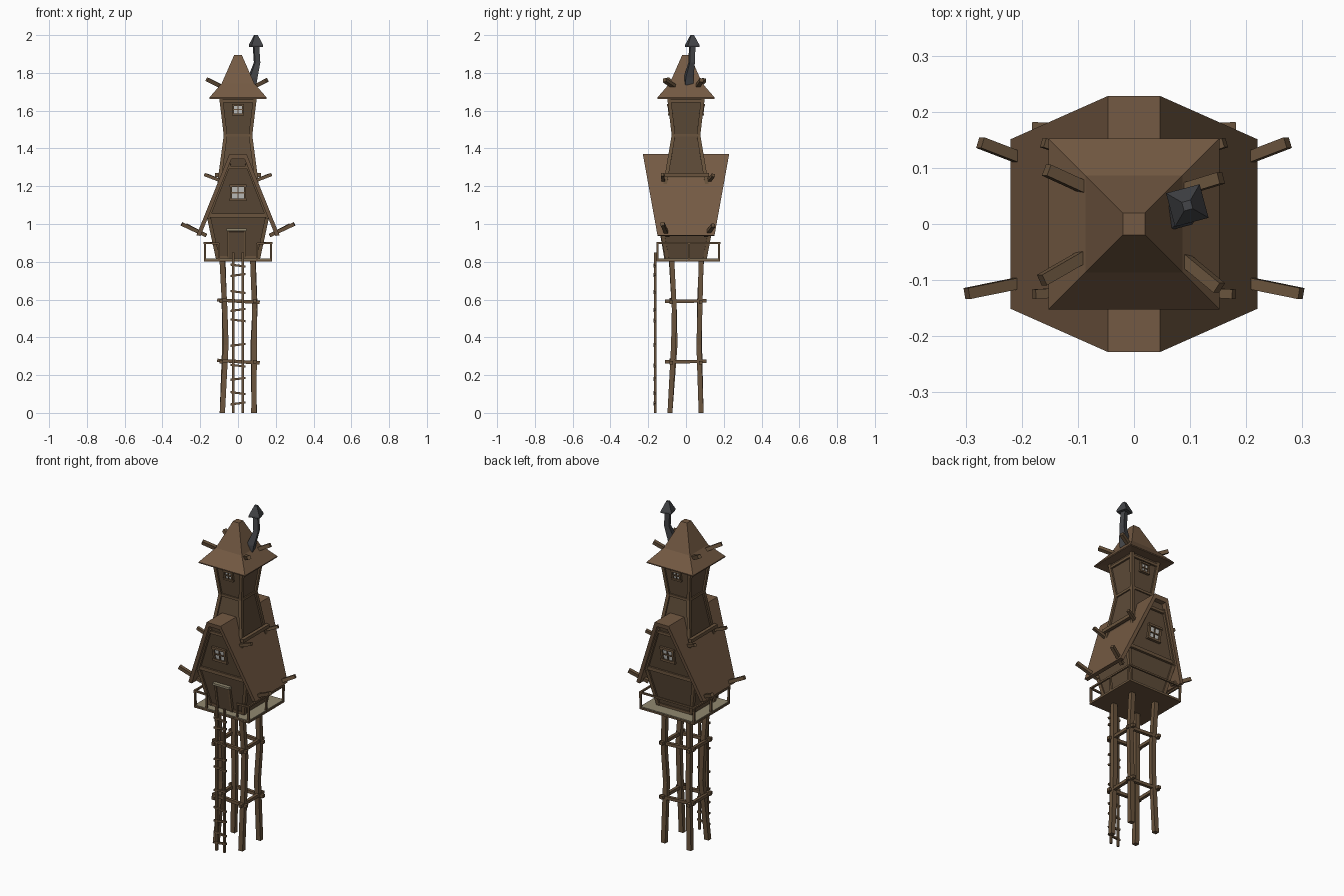
import bpy, bmesh, math
from mathutils import Vector

if "Cube" in bpy.data.objects:
    bpy.data.objects.remove(bpy.data.objects["Cube"])


def material(name, rgb):
    m = bpy.data.materials.new(name)
    m.diffuse_color = [(c / 255 / 12.92 if c < 11 else ((c / 255 + .055) / 1.055) ** 2.4) for c in rgb] + [1]
    m.use_nodes = True
    m.node_tree.nodes["Principled BSDF"].inputs["Base Color"].default_value = m.diffuse_color
    return m


ROOF = material("roof brown", (116, 90, 67))
WALL = material("wall brown", (94, 75, 56))
WOOD = material("timber", (106, 84, 61))
DECK = material("weathered deck", (146, 136, 112))
GLASS = material("pale glass", (200, 200, 196))
IRON = material("dark iron", (68, 69, 72))


def finish(name, bm, mat):
    bmesh.ops.recalc_face_normals(bm, faces=bm.faces)
    me = bpy.data.meshes.new(name)
    bm.to_mesh(me)
    bm.free()
    me.materials.append(mat)
    ob = bpy.data.objects.new(name, me)
    bpy.context.collection.objects.link(ob)
    return ob


def loft(name, rings, mat, turn=0):
    """Stack of rectangles (z, half x, half y, centre x, centre y)."""
    bm = bmesh.new()
    c, s = math.cos(turn), math.sin(turn)
    loops = []
    for z, hx, hy, cx, cy in rings:
        loops.append([bm.verts.new((cx + c * hx * a - s * hy * b, cy + s * hx * a + c * hy * b, z))
                      for a, b in ((-1, -1), (1, -1), (1, 1), (-1, 1))])
    for lo, hi in zip(loops, loops[1:]):
        for i in range(4):
            j = (i + 1) % 4
            bm.faces.new((lo[i], lo[j], hi[j], hi[i]))
    bm.faces.new(loops[0])
    bm.faces.new(loops[-1])
    return finish(name, bm, mat)


def beam(name, p, q, w, mat=WOOD, t=None):
    """Box from p to q, w wide and t deep (depth runs towards y)."""
    p, q = Vector(p), Vector(q)
    t = t or w
    d = (q - p).normalized()
    hint = Vector((0, 1, 0)) if abs(d.y) < .8 else Vector((0, 0, 1))
    u = (hint - d * hint.dot(d)).normalized()
    v = d.cross(u)
    bm = bmesh.new()
    ends = [[bm.verts.new(o + v * a * w / 2 + u * b * t / 2)
             for a, b in ((-1, -1), (1, -1), (1, 1), (-1, 1))] for o in (p, q)]
    for i in range(4):
        j = (i + 1) % 4
        bm.faces.new((ends[0][i], ends[0][j], ends[1][j], ends[1][i]))
    bm.faces.new(ends[0])
    bm.faces.new(ends[1])
    return finish(name, bm, mat)


def interp(rings, z):
    """Half x and half y of a ring stack at height z."""
    for a, b in zip(rings, rings[1:]):
        if a[0] <= z <= b[0]:
            k = (z - a[0]) / (b[0] - a[0])
            return a[1] + (b[1] - a[1]) * k, a[2] + (b[2] - a[2]) * k


def window(name, rings, side, z, s, bar):
    def at(x, zz, off=.004):
        return (x, side * (interp(rings, zz)[1] + off), zz)
    beam(name + "_glass", at(0, z - s, .001), at(0, z + s, .001), 2 * s, GLASS, .008)
    for k in (-1, 1):
        beam(name + "_frame", at(k * s, z - s), at(k * s, z + s), bar, WOOD, .018)
        beam(name + "_frame", at(-s - bar * .7, z + k * s), at(s + bar * .7, z + k * s), bar, WOOD, .022)
    beam(name + "_bar", at(0, z - s), at(0, z + s), bar * .5, WOOD, .014)
    beam(name + "_bar", at(-s, z), at(s, z), bar * .5, WOOD, .014)


# crooked stilts: x, y at heights 0, 0.36, 0.55, 0.81
HEIGHTS = (0, .36, .55, .81)
STILTS = {"front_left": ((-.083, -.085), (-.064, -.058), (-.070, -.062), (-.084, -.078)),
          "front_right": ((.084, -.085), (.086, -.066), (.088, -.062), (.078, -.075)),
          "back_left": ((-.083, .08), (-.07, .072), (-.072, .07), (-.08, .082)),
          "back_right": ((.086, .08), (.08, .068), (.09, .074), (.08, .08))}
for key, pts in STILTS.items():
    loft(key + "_stilt", [(z, .014, .013, x, y) for z, (x, y) in zip(HEIGHTS, pts)], WOOD)

# braces around the stilts
for z in (.27, .59):
    for k in (-1, 1):
        beam("cross_brace", (-.11, k * .078, z + .008), (.115, k * .078, z - .005), .018)
        beam("side_brace", (k * .088, -.11, z), (k * .088, .108, z + .003), .018)

# ladder
for k in (-1, 1):
    beam("ladder_rail", (k * .025, -.163, 0), (k * .025, -.163, .85), .012)
for i, z in enumerate((.05, .105, .18, .25, .36, .49, .545, .64, .73, .78)):
    tilt = .005 * (-1) ** i
    beam("ladder_rung", (-.04, -.166, z - tilt), (.04, -.166, z + tilt), .011)

# deck and railing
loft("deck_base", [(.802, .18, .168, 0, .012), (.812, .18, .168, 0, .012)], WOOD)
loft("deck_boards", [(.812, .177, .165, 0, .012), (.817, .177, .165, 0, .012)], DECK)
for k in (-1, 1):
    for y in (-.15, .015, .174):
        beam("railing_post", (k * .174, y, .812), (k * .176, y, .905), .011)
    beam("side_railing", (k * .176, -.155, .9), (k * .176, .182, .9), .01)
    beam("front_railing", (k * .182, -.15, .9), (k * .10, -.15, .896), .01)
    beam("front_railing_post", (k * .10, -.15, .812), (k * .10, -.15, .9), .01)
beam("back_railing", (-.182, .176, .9), (.182, .176, .9), .01)

# house body
BODY = [(.81, .108, .098, 0, 0), (1.03, .158, .14, 0, 0), (1.35, .042, .195, 0, 0)]
loft("house_walls", BODY, WALL)
for s in (-1, 1):
    for k in (-1, 1):
        beam("house_corner_post", (k * .106, s * .099, .812), (k * .153, s * .14, 1.03), .02)
        beam("gable_trim", (k * .158, s * .146, 1.03), (k * .045, s * .195, 1.32), .016)
    beam("gable_beam", (-.165, s * .145, 1.045), (.165, s * .145, 1.045), .02)
    beam("gable_top_beam", (-.066, s * .19, 1.30), (.066, s * .19, 1.30), .016)
    beam("sill_beam", (-.11, s * .101, .823), (.11, s * .101, .823), .016)
    window("house_window", BODY, s, 1.165, .037, .013)

# door
beam("door", (-.008, -.103, .817), (-.008, -.127, .96), .08, WALL, .014)
for x in (-.053, .037):
    beam("door_jamb", (x, -.104, .817), (x, -.129, .965), .012, WOOD, .022)
beam("door_lintel", (-.062, -.134, .97), (.046, -.134, .97), .012, DECK, .034)

# main roof: hat-shaped shell flaring outwards towards the ridge
profile = [(-.22, .94), (-.046, 1.37), (.046, 1.37), (.22, .94),
           (.198, .937), (.034, 1.345), (-.034, 1.345), (-.198, .937)]
bm = bmesh.new()
ends = [[bm.verts.new((x, s * (.151 + (z - .94) * .18), z)) for x, z in profile] for s in (-1, 1)]
for i in range(8):
    j = (i + 1) % 8
    bm.faces.new((ends[0][i], ends[0][j], ends[1][j], ends[1][i]))
for e in ends:
    for i in range(3):
        bm.faces.new((e[i], e[i + 1], e[6 - i], e[7 - i]))
finish("main_roof", bm, ROOF)

# tower with pinched waist
TOWER = [(1.2, .102, .112, 0, 0), (1.47, .066, .066, 0, 0), (1.67, .09, .09, 0, 0)]
loft("tower_walls", TOWER, WALL)
for s in (-1, 1):
    for k in (-1, 1):
        for lo, hi in zip(TOWER, TOWER[1:]):
            beam("tower_corner_post", (k * lo[1], s * lo[2], lo[0]), (k * hi[1], s * hi[2], hi[0]), .019)
    beam("tower_waist_beam", (-.072, s * .067, 1.47), (.072, s * .067, 1.47), .015)
    beam("tower_waist_beam", (s * .067, -.072, 1.47), (s * .067, .072, 1.47), .015)
    beam("tower_top_beam", (-.094, s * .089, 1.65), (.094, s * .089, 1.65), .016)
    beam("tower_top_beam", (s * .089, -.094, 1.65), (s * .089, .094, 1.65), .016)
    beam("tower_base_beam", (s * .112, -.122, 1.26), (s * .112, .122, 1.26), .02)
    window("tower_window", TOWER, s, 1.605, .025, .01)

# tower roof
loft("tower_roof", [(1.672, .09, .09, 0, 0), (1.663, .152, .152, 0, 0), (1.669, .152, .152, 0, 0),
                    (1.745, .086, .086, 0, 0), (1.895, .02, .02, 0, 0)], ROOF)

# protruding beam ends
for k in (-1, 1):
    beam("front_eave_pole", (k * .298, -.124, 1.0), (k * .17, -.098, .94), .02)
    beam("back_eave_pole", (k * .274, .145, .993), (k * .17, .105, .94), .02)
    beam("front_tower_pole", (k * .178, -.125, 1.262), (k * .09, -.12, 1.228), .017)
    beam("back_tower_pole", (k * .162, .145, 1.258), (k * .09, .12, 1.228), .017)
for p, q in (((-.164, -.10, 1.765), (-.06, -.04, 1.712)), ((.152, -.114, 1.762), (.06, -.038, 1.712)),
             ((-.156, .096, 1.762), (-.06, .052, 1.715)), ((.155, .082, 1.762), (.06, .053, 1.715))):
    beam("tower_roof_pole", p, q, .021)

# bent chimney with cap
loft("chimney_pipe", [(1.735, .022, .022, .070, .013), (1.775, .021, .021, .078, .014),
                      (1.855, .014, .014, .101, .03), (1.945, .014, .014, .095, .033)], IRON, .26)
loft("chimney_cap", [(1.938, .031, .031, .095, .033), (1.948, .031, .031, .095, .033),
                     (2.0, .008, .008, .095, .033)], IRON, .26)
